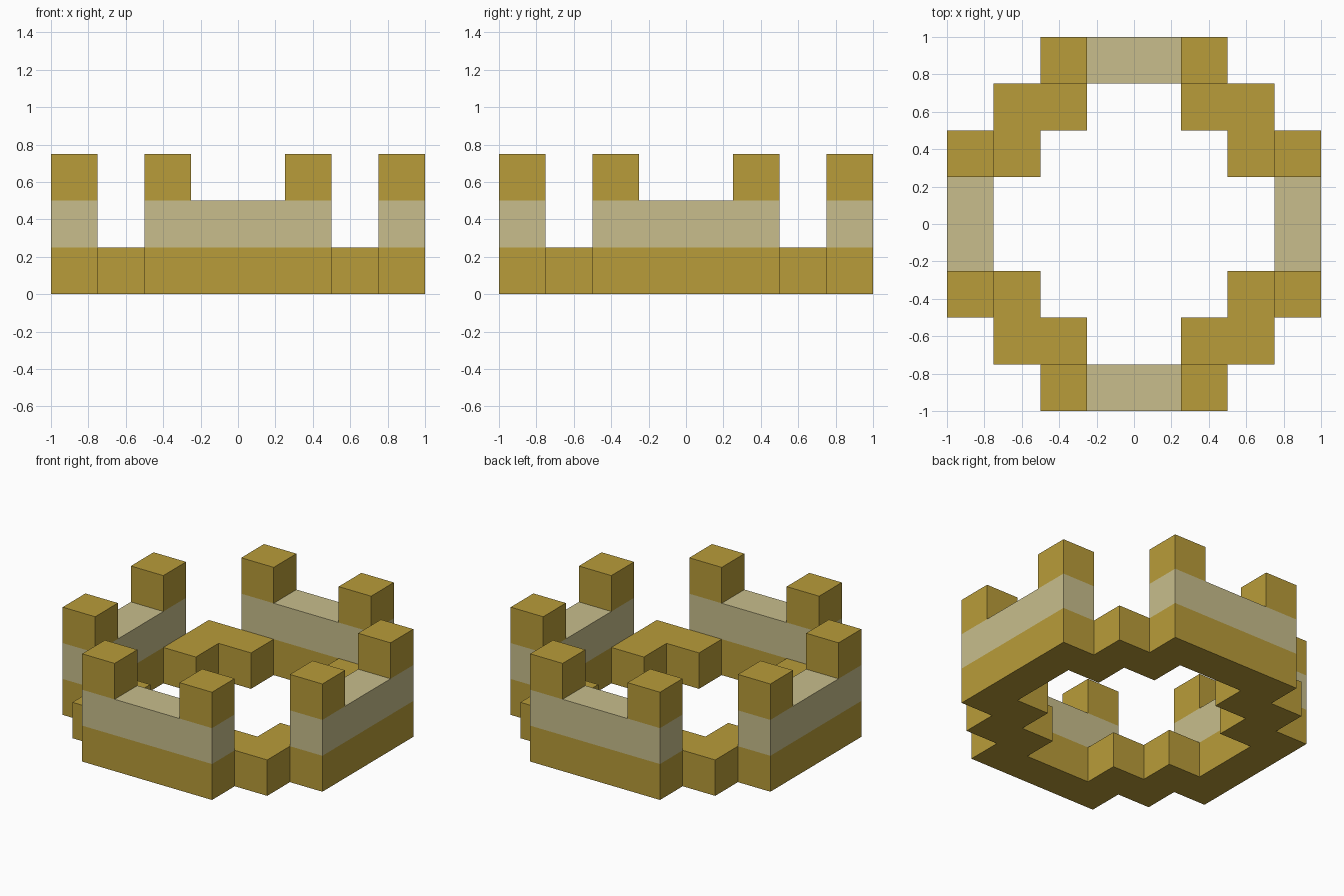
import bpy
import bmesh
from mathutils import Vector

if "Cube" in bpy.data.objects:
    bpy.data.objects.remove(bpy.data.objects["Cube"])

U = 0.25  # block size


def material(name, rgb):
    m = bpy.data.materials.new(name)
    m.diffuse_color = (*rgb, 1.0)
    m.use_nodes = True
    m.node_tree.nodes["Principled BSDF"].inputs["Base Color"].default_value = m.diffuse_color
    return m


gold = material("gold", (0.483, 0.333, 0.041))
pale = material("pale_band", (0.578, 0.515, 0.262))


def four_way(cells):
    """Rotate block cells by quarter turns around the centre of the 8 x 8 grid."""
    out = set()
    for x, y in cells:
        for _ in range(4):
            out.add((x, y))
            x, y = -1 - y, x
    return out


# Plan of one quarter: straight wall, its two end posts, low stepped corner
wall = four_way([(i, -4) for i in (-2, -1, 0, 1)])
posts = four_way([(-2, -4), (1, -4)])
corner = four_way([(-3, -3), (-2, -3), (-3, -2)])

parts = [
    ("base_ring", {(x, y, 0) for x, y in wall | corner}, gold),
    ("pale_wall_band", {(x, y, 1) for x, y in wall}, pale),
    ("crown_posts", {(x, y, 2) for x, y in posts}, gold),
]
solid = set().union(*(cells for _, cells, _ in parts))


def build(name, cells, mat):
    """Make a part from blocks, keeping only the faces open to the air."""
    bm = bmesh.new()
    for cell in sorted(cells):
        for axis in range(3):
            for side in (-1, 1):
                n = [0, 0, 0]
                n[axis] = side
                if tuple(c + d for c, d in zip(cell, n)) in solid:
                    continue
                normal = Vector(n)
                a = Vector([float(i == (axis + 1) % 3) for i in range(3)])
                b = normal.cross(a)
                mid = Vector(cell) + Vector((0.5, 0.5, 0.5)) + normal * 0.5
                ring = [(-a - b), (a - b), (a + b), (b - a)]
                bm.faces.new([bm.verts.new((mid + r * 0.5) * U) for r in ring])
    bmesh.ops.remove_doubles(bm, verts=bm.verts[:], dist=0.001)
    mesh = bpy.data.meshes.new(name)
    bm.to_mesh(mesh)
    bm.free()
    mesh.materials.append(mat)
    bpy.context.collection.objects.link(bpy.data.objects.new(name, mesh))


for part in parts:
    build(*part)
